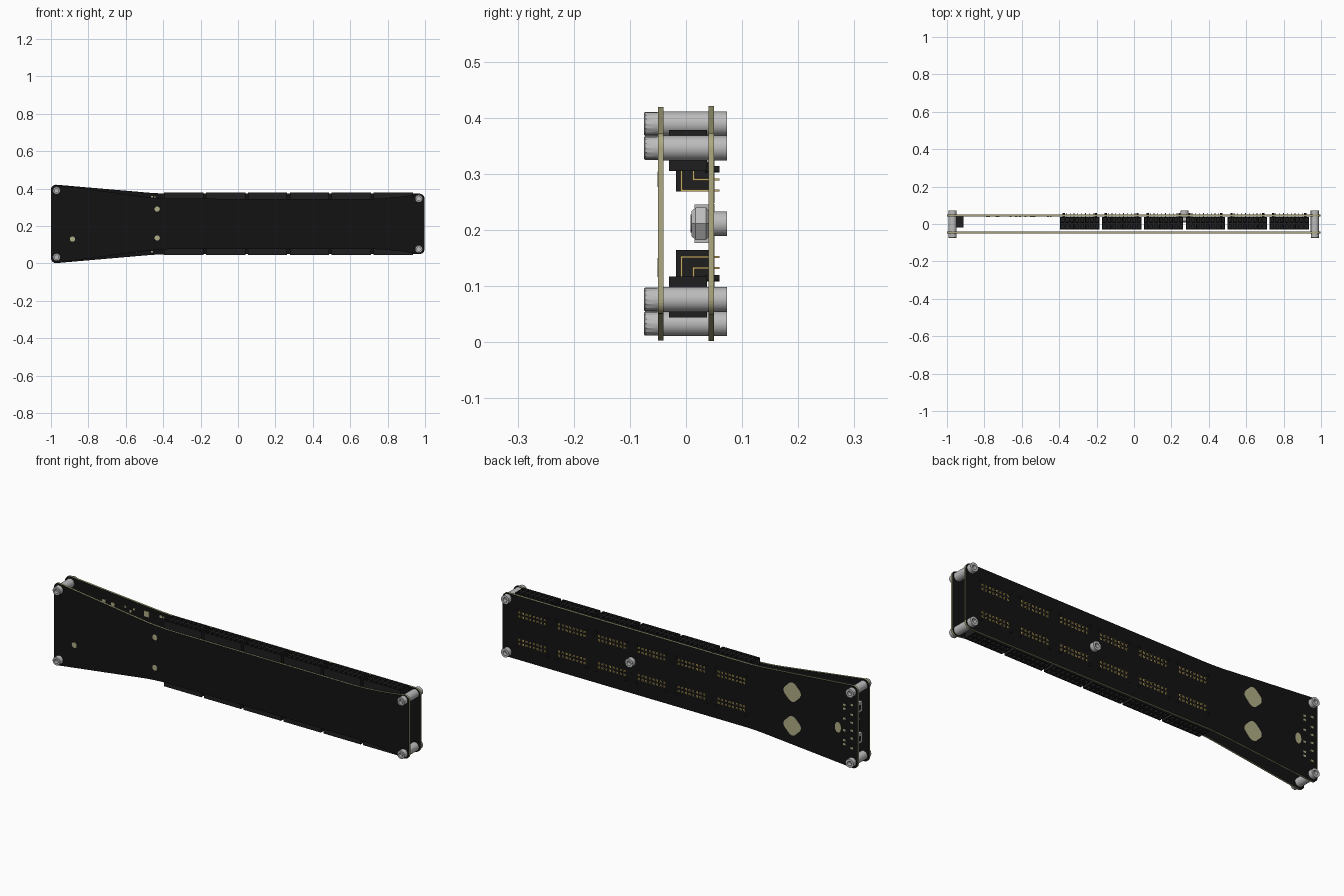
import bpy, bmesh, math
from mathutils import Matrix, Vector

if "Cube" in bpy.data.objects:
    bpy.data.objects.remove(bpy.data.objects["Cube"])

C = 0.211  # height of the horizontal symmetry line


def mat(name, r, g, b):
    m = bpy.data.materials.new(name)
    m.diffuse_color = (r, g, b, 1)
    m.use_nodes = True
    m.node_tree.nodes["Principled BSDF"].inputs["Base Color"].default_value = m.diffuse_color
    return m


BLACK = mat("black_mask", 0.006, 0.006, 0.006)
PLASTIC = mat("black_plastic", 0.013, 0.013, 0.014)
EDGE = mat("board_core", 0.42, 0.40, 0.22)
PAD = mat("pad_metal", 0.43, 0.42, 0.24)
GOLD = mat("pin_gold", 0.60, 0.43, 0.13)
STEEL = mat("steel", 0.5, 0.5, 0.5)


def finish(name, bm, mats, smooth=False):
    bmesh.ops.recalc_face_normals(bm, faces=bm.faces[:])
    me = bpy.data.meshes.new(name)
    bm.to_mesh(me)
    bm.free()
    for m in mats:
        me.materials.append(m)
    ob = bpy.data.objects.new(name, me)
    bpy.context.collection.objects.link(ob)
    if smooth:
        bpy.context.view_layer.objects.active = ob
        ob.select_set(True)
        bpy.ops.object.shade_smooth_by_angle(angle=math.radians(35))
        ob.select_set(False)
    return ob


def box(bm, x0, x1, y0, y1, z0, z1):
    m = Matrix.Translation(((x0 + x1) / 2, (y0 + y1) / 2, (z0 + z1) / 2))
    m = m @ Matrix.Diagonal((abs(x1 - x0), abs(y1 - y0), abs(z1 - z0), 1))
    bmesh.ops.create_cube(bm, size=1, matrix=m)


def fillet(corners, n=8):
    # round each (x, z, setback) corner
    out = []
    for i, (x, z, t) in enumerate(corners):
        c = Vector((x, z))
        a = c + (Vector(corners[i - 1][:2]) - c).normalized() * t
        b = c + (Vector(corners[(i + 1) % len(corners)][:2]) - c).normalized() * t
        p, q = a.lerp(c, 0.55), b.lerp(c, 0.55)
        for k in range(n + 1):
            u = k / n
            out.append(a * (1 - u) ** 3 + p * 3 * u * (1 - u) ** 2 + q * 3 * u * u * (1 - u) + b * u ** 3)
    return out


def plate(bm, pts, y0, y1):
    # extrude an x-z outline along y; rim gets the second material
    lo = [bm.verts.new((p[0], y0, p[1])) for p in pts]
    hi = [bm.verts.new((p[0], y1, p[1])) for p in pts]
    bm.faces.new(lo)
    bm.faces.new(hi)
    for i in range(len(pts)):
        bm.faces.new((lo[i - 1], lo[i], hi[i], hi[i - 1])).material_index = 1


def lathe(bm, x, z, profile, n=32):
    # revolve (radius, y, knurl) around a y-parallel axis
    rings = []
    for r, y, k in profile:
        rings.append([bm.verts.new((x + r * (1 - k * (i % 2)) * math.cos(math.tau * i / n), y,
                                    z + r * (1 - k * (i % 2)) * math.sin(math.tau * i / n))) for i in range(n)])
    for a, b in zip(rings, rings[1:]):
        for i in range(n):
            bm.faces.new((a[i - 1], a[i], b[i], b[i - 1]))
    bm.faces.new(rings[0])
    bm.faces.new(rings[-1])


def disc(bm, x, z, rx, rz, y0, y1, n=20):
    plate(bm, [(x + rx * math.cos(math.tau * i / n), z + rz * math.sin(math.tau * i / n)) for i in range(n)], y0, y1)


def board(name, half, y0, y1):
    # half outline (height above symmetry line), mirrored below
    pts = [(x, C + h, t) for x, h, t in half] + [(x, C - h, t) for x, h, t in reversed(half)]
    bm = bmesh.new()
    plate(bm, fillet(pts), y0, y1)
    finish(name, bm, [BLACK, EDGE])


# two circuit boards
board("front_board", [(-1, .212, .03), (-.42, .135, .08), (.8, .133, .13), (.997, .165, .03)], -.05, -.04)
board("back_board", [(-1, .212, .03), (-.42, .162, .06), (.997, .162, .03)], .04, .05)

# corner spacers with knurled socket screws
for x, h in ((-.97, .178), (.967, .135)):
    for s in (1, -1):
        bm = bmesh.new()
        z = C + s * h
        lathe(bm, x, z, [(.011, -.06, 0), (.011, -.075, 0), (.019, -.075, 0), (.0215, -.073, .05),
                         (.0215, -.052, .05), (.0215, -.05, 0)])
        lathe(bm, x, z, [(.022, -.04, 0), (.022, .04, 0)])
        lathe(bm, x, z, [(.022, .05, 0), (.022, .073, 0), (.011, .073, 0), (.011, .055, 0)])
        finish("corner_spacer", bm, [STEEL], True)

# middle hex nut and rear stud
bm = bmesh.new()
lathe(bm, .27, C, [(.026, .01, 0), (.033, .017, 0), (.033, .036, 0), (.028, .04, 0)], 6)
lathe(bm, .27, C, [(.016, .008, 0), (.016, .012, 0)])
lathe(bm, .27, C, [(.022, .05, 0), (.022, .073, 0), (.011, .073, 0), (.011, .055, 0)])
finish("middle_nut", bm, [STEEL], True)

# right-angle socket headers and their bent pins
for s in (1, -1):
    for i in range(6):
        cx = -.29 + .224 * i
        bm = bmesh.new()
        m = Matrix.Translation((cx, .0035, C + s * .167)) @ Matrix.Diagonal((.21, .067, 1, 1))
        bmesh.ops.create_grid(bm, x_segments=8, y_segments=2, size=.5, matrix=m)
        cells = bm.faces[:]
        rim = [e for e in bm.edges if e.is_boundary]
        ext = bmesh.ops.extrude_edge_only(bm, edges=rim)["geom"]
        bmesh.ops.translate(bm, verts=[g for g in ext if isinstance(g, bmesh.types.BMVert)], vec=(0, 0, -s * .073))
        bmesh.ops.contextual_create(bm, geom=[g for g in ext if isinstance(g, bmesh.types.BMEdge)])
        bmesh.ops.inset_individual(bm, faces=cells, thickness=.008)
        holes = {v for f in bmesh.ops.inset_individual(bm, faces=cells, thickness=.0005) and cells for v in f.verts}
        bmesh.ops.translate(bm, verts=list(holes), vec=(0, 0, -s * .03))
        for px in (-.085, .085):
            lathe(bm, cx + px, C + s * .097, [(.006, .034, 0), (.006, .06, 0)], 12)
        finish("socket_header", bm, [PLASTIC])

        bm = bmesh.new()
        w = .0018
        for k in range(8):
            px = cx + (k - 3.5) * .0205
            for y, h in ((-.008, .059), (.013, .079)):
                z = C + s * h
                box(bm, px - w, px + w, y - w, .06, z - w, z + w)
                box(bm, px - w, px + w, y - w, y + w, z, C + s * .096)
                box(bm, px - .005, px + .005, .05, .0508, z - .005, z + .005)
        finish("header_pins", bm, [GOLD])

# round contact pads on the front board
bm = bmesh.new()
for x, z in ((-.885, .13), (-.432, .29), (-.432, .136)):
    disc(bm, x, z, .014, .014, -.0512, -.05)
finish("front_pads", bm, [PAD])

# rounded diamond plates and oval pad on the back
bm = bmesh.new()
for z in (.297, .126):
    plate(bm, fillet([(-.633 + .06 * a, z + .06 * b, .026) for a, b in ((1, 0), (0, 1), (-1, 0), (0, -1))], 5), .05, .0512)
disc(bm, -.89, .187, .017, .027, .05, .0512)
finish("back_pads", bm, [PAD])

# small solder pads near the left end of the back
bm = bmesh.new()
for x, hs in ((-.925, (.1, .08, .03, -.03, -.08, -.1)), (-.968, (.11, .06, .02, -.02, -.06, -.11))):
    for h in hs:
        box(bm, x - .007, x + .007, .05, .0512, C + h - .005, C + h + .005)
finish("solder_pads", bm, [PAD])

# small parts on the inner face of the back board
bm = bmesh.new()
for x, h, r in ((-.78, .135, .010), (-.73, .132, .010), (-.66, .14, .005), (-.63, .125, .006), (-.61, .14, .005),
                (-.54, .135, .014), (-.46, .143, .006), (-.445, .143, .004)):
    box(bm, x - r, x + r, .037, .04, C + h - r, C + h + r)
for x in (-.58, -.55, -.46):
    box(bm, x - .006, x + .006, .037, .04, C - .152, C - .144)
finish("inner_chips", bm, [PAD])

# left-end connectors: dark housings with pale openings
for z in (.295, .137):
    bm = bmesh.new()
    box(bm, -.965, -.912, -.018, .04, z - .027, z + .027)
    finish("end_connector", bm, [PLASTIC])
    bm = bmesh.new()
    box(bm, -.982, -.964, -.014, .04, z - .025, z + .025)
    finish("end_connector_shell", bm, [STEEL])
    bm = bmesh.new()
    box(bm, -.984, -.981, .002, .028, z - .012, z + .012)
    finish("end_connector_slot", bm, [PLASTIC])

# flat socket between them
bm = bmesh.new()
box(bm, -.99, -.95, .015, .04, C - .034, C + .034)
finish("flat_socket", bm, [STEEL])
bm = bmesh.new()
box(bm, -.992, -.989, .02, .035, C - .028, C + .028)
finish("flat_socket_opening", bm, [PLASTIC])
